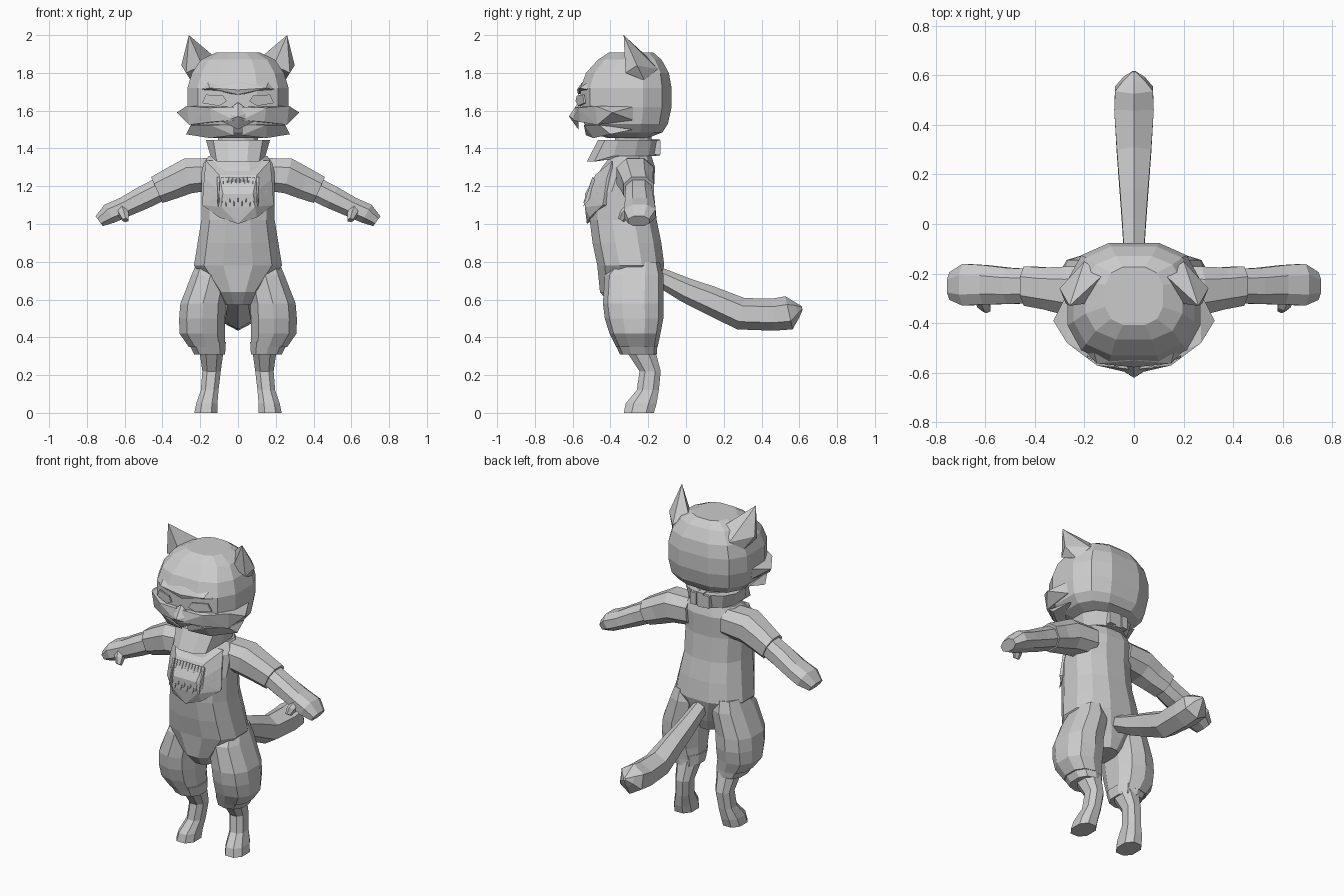
import bpy, bmesh, math
from mathutils import Vector

grey = bpy.data.materials.new("plain grey")
grey.diffuse_color = (0.6, 0.6, 0.6, 1)


def finish(name, bm, mirror):
    bmesh.ops.recalc_face_normals(bm, faces=bm.faces[:])
    me = bpy.data.meshes.new(name)
    bm.to_mesh(me)
    bm.free()
    me.materials.append(grey)
    ob = bpy.data.objects.new(name, me)
    bpy.context.collection.objects.link(ob)
    if mirror:
        ob.modifiers.new("mirror", 'MIRROR').use_mirror_merge = False
    return ob


def loft(name, rings, n=8, u=(1, 0, 0), axis=None, p=2.0, mirror=False):
    """Skin rings (x, y, z, radius along u, radius across u); follow the path unless axis is fixed."""
    bm = bmesh.new()
    u = Vector(u)
    c = [Vector(r[:3]) for r in rings]
    loops = []
    for i, r in enumerate(rings):
        t = Vector(axis) if axis else c[min(i + 1, len(c) - 1)] - c[max(i - 1, 0)]
        v = t.cross(u).normalized()
        loop = []
        for k in range(n):
            a = 2 * math.pi * (k + 0.5) / n
            ca, sa = math.cos(a), math.sin(a)
            ca = math.copysign(abs(ca) ** (2 / p), ca)
            sa = math.copysign(abs(sa) ** (2 / p), sa)
            loop.append(bm.verts.new(c[i] + u * r[3] * ca + v * r[4] * sa))
        loops.append(loop)
    for a, b in zip(loops, loops[1:]):
        for k in range(n):
            bm.faces.new((a[k], a[(k + 1) % n], b[(k + 1) % n], b[k]))
    bm.faces.new(loops[0])
    bm.faces.new(loops[-1])
    return finish(name, bm, mirror)


def stack(name, rows, n=12, p=2.4, mirror=False):
    """Horizontal rings given as (z, centre x, half width, front y, back y)."""
    rings = [(cx, (f + b) / 2, z, hx, (b - f) / 2) for z, cx, hx, f, b in rows]
    return loft(name, rings, n, axis=(0, 0, 1), p=p, mirror=mirror)


def hull(name, pts, mirror=False):
    bm = bmesh.new()
    for q in pts:
        bm.verts.new(q)
    res = bmesh.ops.convex_hull(bm, input=bm.verts[:])
    junk = [v for v in res["geom_interior"] if isinstance(v, bmesh.types.BMVert)]
    bmesh.ops.delete(bm, geom=junk, context='VERTS')
    bmesh.ops.dissolve_limit(bm, angle_limit=0.05, verts=bm.verts[:], edges=bm.edges[:])
    return finish(name, bm, mirror)


# Head
stack("head", [
    (1.455, 0, .13, -.42, -.20), (1.485, 0, .22, -.51, -.12), (1.53, 0, .26, -.545, -.09),
    (1.62, 0, .275, -.565, -.07), (1.72, 0, .275, -.565, -.07), (1.80, 0, .25, -.535, -.085),
    (1.87, 0, .20, -.47, -.125), (1.908, 0, .12, -.41, -.17)], p=2.7)
hull("ear", [(.26, -.33, 2.0), (.13, -.21, 1.89), (.30, -.26, 1.84), (.25, -.22, 1.76),
             (.20, -.15, 1.82), (.19, -.32, 1.84), (.275, -.32, 1.80)], True)

# Face: cheek fur, muzzle, brow, eyes
hull("upper_cheek", [(.02, -.585, 1.62), (.02, -.60, 1.55), (.15, -.57, 1.615), (.14, -.56, 1.54),
                     (.325, -.39, 1.59), (.26, -.47, 1.525), (.27, -.48, 1.625),
                     (.27, -.28, 1.62), (.26, -.28, 1.55)], True)
hull("lower_cheek", [(.02, -.54, 1.52), (.02, -.53, 1.47), (.15, -.54, 1.525), (.25, -.46, 1.525),
                     (.275, -.40, 1.475), (.24, -.28, 1.50), (.15, -.49, 1.455)], True)
hull("muzzle", [(.07, -.57, 1.59), (-.07, -.57, 1.59), (0, -.62, 1.57), (.08, -.57, 1.54),
                (-.08, -.57, 1.54), (0, -.57, 1.50), (0, -.57, 1.645)])
hull("brow", [(0, -.578, 1.71), (0, -.57, 1.685), (0, -.55, 1.75), (.15, -.562, 1.72),
              (.20, -.51, 1.71), (.16, -.52, 1.75)], True)
eye = [(.06, 1.65), (.08, 1.68), (.17, 1.685), (.19, 1.64), (.10, 1.625)]
hull("eye", [(x, -.585 + (x - .06) * .35 + d, z) for x, z in eye for d in (0, .009)], True)

# Neck, bandana and its knot at the back
stack("neck", [(1.33, 0, .11, -.38, -.18), (1.48, 0, .11, -.38, -.18)])
band = stack("bandana", [(1.36, 0, .15, -.50, -.155), (1.445, 0, .175, -.47, -.145)])
for v in band.data.vertices:
    if v.co.z < 1.4 and v.co.y < -.45:
        v.co.z, v.co.y = 1.33, v.co.y - .03
for i, x in enumerate((-.045, 0, .045)):
    h, d = (.045, .16) if i == 1 else (.038, .165)
    hull("bandana_knot", [(x + a * .021, y, 1.405 + b * h)
                          for a in (-1, 1) for b in (-1, 1) for y in (-.2, d - .30)])

# Torso
stack("torso", [
    (.57, 0, .07, -.40, -.18), (.64, 0, .12, -.46, -.15), (.78, 0, .24, -.475, -.11),
    (.90, 0, .22, -.50, -.125), (1.02, 0, .20, -.515, -.15), (1.17, 0, .20, -.51, -.165),
    (1.30, 0, .20, -.45, -.16), (1.36, 0, .16, -.40, -.18)])

# Chest fur with a fringe of thin strands
hull("chest_fur", [(s * x, y, z) for s in (-1, 1) for x, y, z in (
    (.17, -.39, 1.335), (.18, -.42, 1.24), (.19, -.44, 1.10), (.10, -.51, 1.035), (0, -.525, 1.0),
    (.08, -.535, 1.16), (.09, -.535, 1.09), (.10, -.48, 1.26), (.15, -.38, 1.10))])
for i in range(11):
    x = (i - 5) * .021
    low = 1.09 + .02 * (i % 2)
    hull("fur_strand", [(x - .007, -.495, 1.25), (x + .007, -.495, 1.25), (x, -.545, low),
                        (x - .007, -.52, low + .03), (x + .007, -.52, low + .03), (x, -.47, 1.22)])

# Arms: sleeve, forearm with hand, thumb
loft("sleeve", [(.12, -.265, 1.265, .10, .09), (.265, -.27, 1.255, .105, .10),
                (.35, -.26, 1.215, .09, .09), (.43, -.25, 1.18, .085, .08)],
     u=(0, 1, 0), p=2.4, mirror=True)
loft("forearm", [(.38, -.25, 1.20, .072, .068), (.50, -.25, 1.14, .078, .066),
                 (.60, -.245, 1.09, .085, .058), (.68, -.245, 1.055, .09, .058),
                 (.735, -.25, 1.015, .06, .035)], u=(0, 1, 0), p=2.3, mirror=True)
loft("thumb", [(.62, -.29, 1.09, .03, .03), (.605, -.325, 1.05, .03, .03),
               (.595, -.345, 1.02, .018, .018)], n=6, mirror=True)

# Legs: trousers, rolled hem, lower leg with foot
stack("trouser_leg", [
    (.80, .14, .08, -.37, -.14), (.73, .145, .105, -.43, -.12), (.58, .185, .125, -.44, -.12),
    (.50, .19, .127, -.43, -.12), (.42, .19, .125, -.405, -.135), (.35, .165, .10, -.37, -.15)],
    n=10, mirror=True)
stack("rolled_hem", [(.375, .165, .105, -.38, -.15), (.31, .15, .085, -.35, -.155)],
      n=10, mirror=True)
stack("lower_leg", [
    (.34, .14, .07, -.33, -.16), (.22, .14, .052, -.25, -.13), (.12, .15, .05, -.265, -.14),
    (.05, .165, .06, -.325, -.15), (0, .17, .065, -.335, -.165)], n=8, mirror=True)

# Tail
loft("tail", [(0, -.14, .72, .045, .05), (0, 0, .65, .055, .065), (0, .12, .60, .065, .075),
              (0, .29, .525, .08, .085), (0, .46, .52, .092, .085), (0, .545, .53, .088, .09),
              (0, .585, .548, .05, .045), (0, .615, .555, .008, .01)], n=6)
